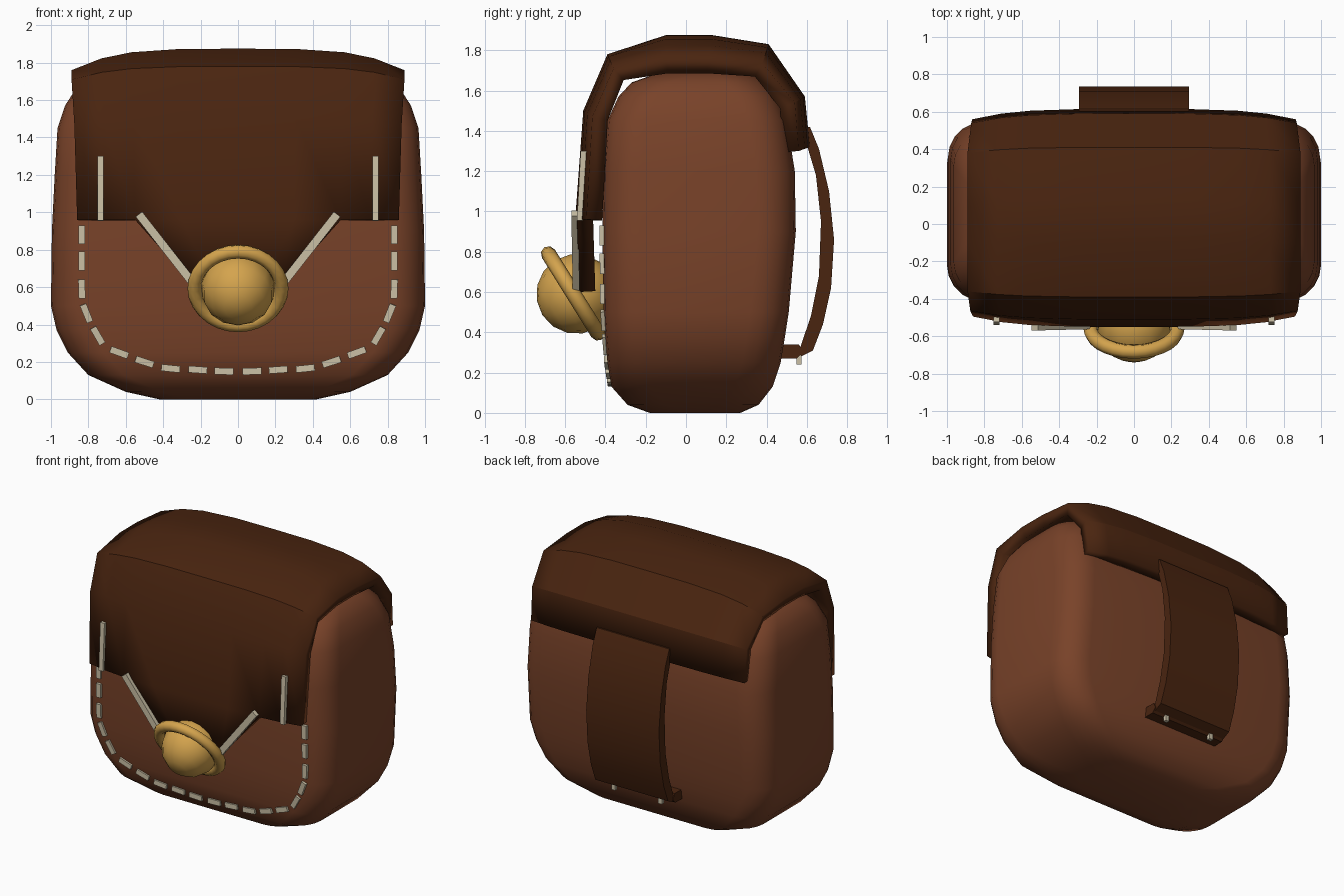
import bpy, bmesh, math
from mathutils import Vector, Matrix

if "Cube" in bpy.data.objects:
    bpy.data.objects.remove(bpy.data.objects["Cube"])


def material(name, rgb):
    m = bpy.data.materials.new(name)
    m.diffuse_color = (*rgb, 1)
    m.use_nodes = True
    m.node_tree.nodes["Principled BSDF"].inputs["Base Color"].default_value = m.diffuse_color
    return m


LEATHER = material("brown_leather", (0.19, 0.055, 0.022))
DARK = material("dark_leather", (0.068, 0.018, 0.005))
THREAD = material("cream_thread", (0.60, 0.53, 0.38))
GOLD = material("gold_metal", (0.66, 0.37, 0.075))


def finish(name, bm, mat, angle=None):
    me = bpy.data.meshes.new(name)
    bm.to_mesh(me)
    bm.free()
    ob = bpy.data.objects.new(name, me)
    bpy.context.collection.objects.link(ob)
    me.materials.append(mat)
    if angle:
        bpy.ops.object.select_all(action='DESELECT')
        ob.select_set(True)
        bpy.context.view_layer.objects.active = ob
        bpy.ops.object.shade_smooth_by_angle(angle=math.radians(angle))
    return ob


def beam(bm, a, b, width, thick):
    """Add a flat bar from a to b, facing the front or back."""
    a, b = Vector(a), Vector(b)
    d = (b - a).normalized()
    side = d.cross(Vector((0, -1, 0))).normalized()
    n = d.cross(side)
    rot = Matrix((d, side, n)).transposed().to_4x4()
    size = Matrix.Diagonal(((b - a).length, width, thick, 1))
    bmesh.ops.create_cube(bm, size=1, matrix=Matrix.Translation((a + b) / 2) @ rot @ size)


def extrude_x(name, profile, half, mat, angle=None):
    """Closed y-z profile stretched across x."""
    bm = bmesh.new()
    l, r = [[bm.verts.new((x, y, z)) for y, z in profile] for x in (-half, half)]
    n = len(profile)
    bm.faces.new(l)
    bm.faces.new(r[::-1])
    for i in range(n):
        j = (i + 1) % n
        bm.faces.new((l[i], r[i], r[j], l[j]))
    bmesh.ops.recalc_face_normals(bm, faces=bm.faces)
    return finish(name, bm, mat, angle)


# Bag body: rounded-rectangle rings (z, half width, front y, back y)
RINGS = [(0.0, .42, -.18, .27), (.04, .60, -.29, .36), (.13, .80, -.37, .43),
         (.25, .91, -.39, .47), (.37, .97, -.40, .49), (.5, 1.0, -.41, .51),
         (.9, .995, -.415, .545), (1.2, .98, -.41, .54), (1.45, .965, -.39, .50),
         (1.57, .925, -.335, .45), (1.64, .88, -.27, .39), (1.69, .80, -.13, .32)]
bm = bmesh.new()
loops = []
for z, hx, yf, yb in RINGS:
    r = .19
    ring = []
    for k, (cx, cy) in enumerate([(hx - r, yb - r), (r - hx, yb - r), (r - hx, yf + r), (hx - r, yf + r)]):
        for s in range(6):
            t = math.pi / 2 * (k + s / 5)
            ring.append(bm.verts.new((cx + r * math.cos(t), cy + r * math.sin(t), z)))
    loops.append(ring)
for lo, hi in zip(loops, loops[1:]):
    for i in range(24):
        j = (i + 1) % 24
        bm.faces.new((lo[i], lo[j], hi[j], hi[i]))
bm.faces.new(loops[0][::-1])
bm.faces.new(loops[-1])
finish("bag_body", bm, LEATHER, 50)

# Flap: strip over the top, drooping at both edges, with a tapered tongue
# rows: centre y, centre z, edge y, edge z, half width
ROWS = [(.615, 1.32, .56, 1.30, .865), (.59, 1.57, .54, 1.54, .87), (.41, 1.83, .38, 1.735, .89),
        (.13, 1.875, .11, 1.76, .89), (-.1, 1.875, -.1, 1.76, .89), (-.39, 1.78, -.36, 1.71, .89),
        (-.51, 1.5, -.465, 1.47, .875), (-.55, .96, -.495, .96, .86)]
HALF = [.35, .64, .82, 1]
US = [-u for u in HALF[::-1]] + [0] + HALF
bm = bmesh.new()
grid = []
for cy, cz, ey, ez, hw in ROWS:
    grid.append([bm.verts.new((u * hw, cy + (ey - cy) * u ** 4, cz + (ez - cz) * u ** 4)) for u in US])
tongue = [bm.verts.new((u / .64 * .23, -.53, .60)) if abs(u) < .7 else None for u in US]
grid.append(tongue)
for a, b in zip(grid, grid[1:]):
    for c in range(len(US) - 1):
        if b[c] and b[c + 1]:
            bm.faces.new((a[c], b[c], b[c + 1], a[c + 1]))
flap = finish("flap", bm, DARK, 25)
solid = flap.modifiers.new("thickness", 'SOLIDIFY')
solid.thickness = .08
solid.offset = -1

# Carry strap on the back and its lower tab
extrude_x("back_strap", [(.58, 1.42), (.615, 1.42), (.66, 1.31), (.71, 1.10), (.735, .86), (.72, .62),
                         (.68, .44), (.63, .31), (.57, .28), (.565, .32), (.62, .48), (.66, .68),
                         (.67, .95), (.645, 1.18), (.60, 1.33), (.56, 1.36)], .295, DARK, 30)
extrude_x("strap_tab", [(.47, .34), (.56, .34), (.58, .30), (.55, .27), (.47, .27)], .30, DARK)

# Dashed stitching round the front of the body
bm = bmesh.new()


def front_y(z):
    for p, q in zip(RINGS, RINGS[1:]):
        if p[0] <= z <= q[0]:
            return p[2] + (q[2] - p[2]) * (z - p[0]) / (q[0] - p[0]) - .004


# x, z, angle from horizontal
DASHES = [(.075, .15, 2), (.215, .158, 4), (.36, .165, 6), (.5, .2, 18), (.635, .25, 20),
          (.75, .34, 60), (.81, .46, 68), (.835, .59, 88), (.835, .74, 90), (.835, .88, 90)]
for s in (-1, 1):
    for x, z, ang in DASHES:
        dx, dz = .05 * math.cos(math.radians(ang)), .05 * math.sin(math.radians(ang))
        beam(bm, (s * (x - dx), front_y(z - dz), z - dz), (s * (x + dx), front_y(z + dz), z + dz), .036, .022)
finish("body_stitches", bm, THREAD)

# Long stitches on the flap: upright at the sides, slanted along the tongue
bm = bmesh.new()
for s in (-1, 1):
    beam(bm, (s * .735, -.508, 1.3), (s * .735, -.526, .955), .034, .03)
    beam(bm, (s * .53, -.552, .99), (s * .24, -.545, .62), .044, .034)
finish("flap_stitches", bm, THREAD)

# Small stitches below the strap tab
bm = bmesh.new()
for s in (-1, 1):
    beam(bm, (s * .19, .56, .24), (s * .19, .56, .29), .03, .025)
finish("strap_stitches", bm, THREAD)

# Clasp: tilted ring with a domed button
tilt = Vector((0, -.85, -.53)).to_track_quat('Z', 'Y')
bpy.ops.mesh.primitive_torus_add(major_radius=.232, minor_radius=.038, major_segments=28, minor_segments=8,
                                 location=(0, -.56, .593), rotation=tilt.to_euler())
ring = bpy.context.object
ring.name = "clasp_ring"
bpy.ops.mesh.primitive_uv_sphere_add(segments=14, ring_count=8, radius=.198,
                                     location=(0, -.545, .59), rotation=tilt.to_euler())
button = bpy.context.object
button.name = "clasp_button"
for ob in (ring, button):
    ob.data.materials.append(GOLD)
    bpy.ops.object.select_all(action='DESELECT')
    ob.select_set(True)
    bpy.context.view_layer.objects.active = ob
    bpy.ops.object.shade_smooth_by_angle(angle=math.radians(50))
